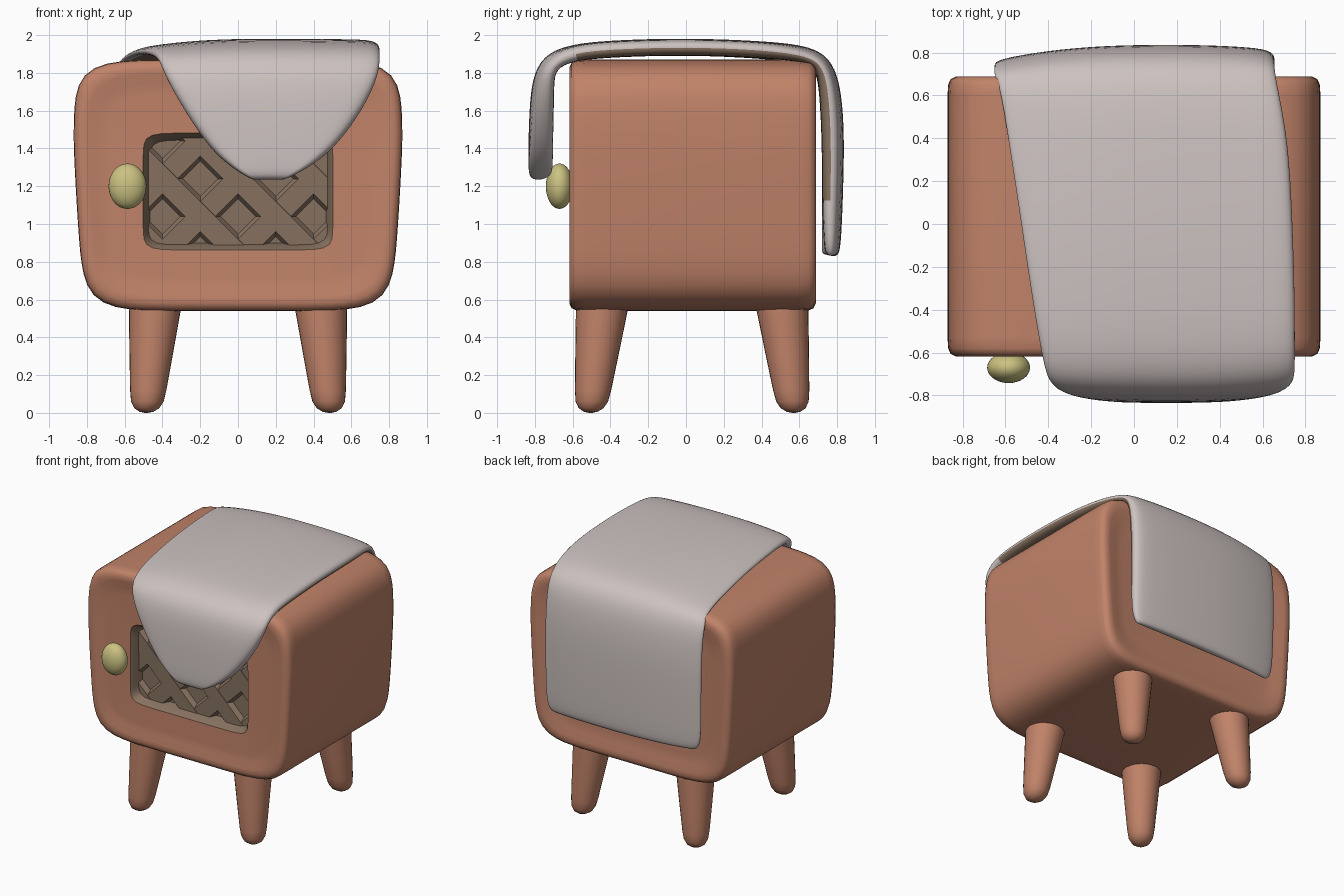
import bpy, bmesh, math
from mathutils import Vector

if "Cube" in bpy.data.objects:
    bpy.data.objects.remove(bpy.data.objects["Cube"])


def material(name, rgb):
    m = bpy.data.materials.new(name)
    m.diffuse_color = (*rgb, 1)
    m.use_nodes = True
    m.node_tree.nodes["Principled BSDF"].inputs["Base Color"].default_value = m.diffuse_color
    return m


CLAY = material("terracotta", (0.53, 0.225, 0.14))
BROWN = material("dull brown", (0.24, 0.165, 0.115))
CLOTH = material("pale grey cloth", (0.61, 0.545, 0.53))
BRASS = material("pale brass", (0.60, 0.54, 0.22))


def finish(name, bm, mats, angle=40, subsurf=0):
    bmesh.ops.recalc_face_normals(bm, faces=bm.faces)
    me = bpy.data.meshes.new(name)
    bm.to_mesh(me)
    bm.free()
    ob = bpy.data.objects.new(name, me)
    bpy.context.collection.objects.link(ob)
    for m in mats:
        me.materials.append(m)
    bpy.ops.object.select_all(action='DESELECT')
    ob.select_set(True)
    bpy.context.view_layer.objects.active = ob
    if subsurf:
        me.polygons.foreach_set("use_smooth", [True] * len(me.polygons))
        mod = ob.modifiers.new("smooth", 'SUBSURF')
        mod.levels = mod.render_levels = subsurf
    else:
        bpy.ops.object.shade_smooth_by_angle(angle=math.radians(angle))
    return ob


def loft(bm, rings):
    """Join closed rings of points; returns vertex rings and face bands."""
    vs = [[bm.verts.new(p) for p in r] for r in rings]
    bands = []
    for a, b in zip(vs, vs[1:]):
        n = len(a)
        bands.append([bm.faces.new((a[i], a[(i + 1) % n], b[(i + 1) % n], b[i]))
                      for i in range(n)])
    return vs, bands


# Cabinet body: rounded profile lofted along y, front opens into the window
def outline(y, a, b, cz, n, taper):
    pts = []
    for i in range(96):
        t = 2 * math.pi * (i + 0.5) / 96
        c, s = math.cos(t), math.sin(t)
        r = (abs(c) ** n + abs(s) ** n) ** (-1 / n)
        x, z = a * c * r, cz + b * s * r
        if taper:
            x *= 1 - 0.065 * (max(0, 1.45 - z) / 0.9) ** 1.3
        pts.append((x, y, z))
    return pts


def window(y, grow):
    return outline(y, 0.49 + grow, 0.297 + grow, 1.172, 11, False)


def shell(y, inset):
    return outline(y, 0.87 - inset, 0.665 - inset, 1.205, 7, True)


rings = [window(-0.50, -0.025), window(-0.57, -0.005), window(-0.597, 0.012)]
rings += [shell(y, i) for y, i in (
    (-0.602, 0.18), (-0.604, 0.12), (-0.617, 0.075), (-0.618, 0.04),
    (-0.605, 0.014), (-0.58, 0.003), (-0.53, 0), (0.60, 0), (0.65, 0.003),
    (0.675, 0.014), (0.688, 0.04), (0.687, 0.075), (0.672, 0.13), (0.665, 0.2))]
bm = bmesh.new()
vs, bands = loft(bm, rings)
front = bm.faces.new(vs[0])
bm.faces.new(vs[-1])
for f in [front] + bands[0] + bands[1]:
    f.material_index = 1
finish("cabinet_body", bm, [CLAY, BROWN])

# Window lattice: crossed diagonal bars trimmed to the opening
bm = bmesh.new()
for d in (1, -1):
    for k in range(-4, 5):
        off = 0.2 + 0.4 * k
        along = Vector((1, 0, d)).normalized()
        side = Vector((1, 0, -d)).normalized()
        mid = Vector((0, 0, 1.04)) + side * off / math.sqrt(2)
        quad = []
        for y, w in ((-0.495, 0.078), (-0.535, 0.056)):
            quad.append([mid + along * s * 1.6 + side * t * w + Vector((0, y + 0.001 * d, 0))
                         for s, t in ((-1, -1), (1, -1), (1, 1), (-1, 1))])
        v2, _ = loft(bm, quad)
        bm.faces.new(v2[0])
        bm.faces.new(v2[1])
for co, no in (((0.475, 0, 0), (1, 0, 0)), ((-0.475, 0, 0), (-1, 0, 0)),
               ((0, 0, 1.455), (0, 0, 1)), ((0, 0, 0.89), (0, 0, -1))):
    bmesh.ops.bisect_plane(bm, geom=bm.verts[:] + bm.edges[:] + bm.faces[:],
                           plane_co=co, plane_no=no, clear_outer=True)
finish("window_lattice", bm, [BROWN], 20)


# Legs: tapered, splayed, with rounded feet
def leg(name, top, foot):
    rings = []
    for z, r in ((0.62, 0.145), (0.55, 0.138), (0.3, 0.114), (0.12, 0.096),
                 (0.06, 0.086), (0.025, 0.066), (0.006, 0.036), (0, 0.008)):
        c = Vector(foot).lerp(Vector(top), z / 0.55)
        rings.append([(c.x + r * math.cos(i * math.pi / 14),
                       c.y + r * math.sin(i * math.pi / 14), z) for i in range(28)])
    bm = bmesh.new()
    vs, _ = loft(bm, rings)
    bm.faces.new(vs[0])
    bm.faces.new(vs[-1])
    finish(name, bm, [CLAY], 60)


for s, side in ((-1, "left"), (1, "right")):
    leg("front_leg_" + side, (s * 0.44, -0.445), (s * 0.485, -0.505))
    leg("back_leg_" + side, (s * 0.44, 0.51), (s * 0.485, 0.57))

# Door knob: squashed ball on a short stem
bm = bmesh.new()
bmesh.ops.create_uvsphere(bm, u_segments=32, v_segments=20, radius=1)
for v in bm.verts:
    v.co = (-0.585 + v.co.x * 0.1, -0.67 + v.co.y * 0.072, 1.2 + v.co.z * 0.12)
finish("door_knob", bm, [BRASS], 60)

# Draped cloth: stations from back hem over the top to the front tip
# (y, z, left x, right x, thickness)
stations = [
    (0.805, 0.82, -0.58, 0.60, 0.07), (0.82, 0.88, -0.63, 0.64, 0.09),
    (0.83, 1.1, -0.635, 0.645, 0.11), (0.84, 1.45, -0.64, 0.645, 0.12),
    (0.825, 1.7, -0.64, 0.645, 0.12), (0.78, 1.86, -0.645, 0.645, 0.10),
    (0.67, 1.945, -0.615, 0.655, 0.09), (0.4, 1.97, -0.575, 0.71, 0.09),
    (0.0, 1.985, -0.515, 0.73, 0.09), (-0.35, 1.975, -0.465, 0.74, 0.09),
    (-0.62, 1.955, -0.42, 0.74, 0.09), (-0.76, 1.89, -0.395, 0.74, 0.10),
    (-0.815, 1.77, -0.36, 0.72, 0.12), (-0.83, 1.6, -0.27, 0.645, 0.13),
    (-0.835, 1.4, -0.14, 0.50, 0.13), (-0.835, 1.29, -0.02, 0.36, 0.13),
    (-0.825, 1.225, 0.09, 0.23, 0.11)]
N = 9
rings = []
for i, (y, z, xl, xr, th) in enumerate(stations):
    a, b = stations[max(i - 1, 0)], stations[min(i + 1, len(stations) - 1)]
    t = Vector((0, b[0] - a[0], b[1] - a[1])).normalized()
    inward = Vector((0, -t.z, t.y))
    outer, inner = [], []
    for j in range(N):
        u = j / (N - 1)
        x = xl + (xr - xl) * u
        sag = 0.035 * abs((x - 0.15) / 0.6) ** 2.5
        if x > 0.15 and abs(y) < 0.65:
            sag *= 0.2
        p = Vector((x, y, z)) + inward * sag
        outer.append(p)
        inner.append(p + inward * max(0.04, th - sag))
    e = Vector((0.015, 0, 0))
    rings.append(outer + [(outer[-1] + inner[-1]) / 2 + e] + inner[::-1]
                 + [(outer[0] + inner[0]) / 2 - e])
bm = bmesh.new()
vs, bands = loft(bm, rings)
for r in (vs[0], vs[-1]):
    for j in range(N - 1):
        bm.faces.new((r[j], r[j + 1], r[2 * N - 1 - j], r[2 * N - j]))
    bm.faces.new((r[N - 1], r[N], r[N + 1]))
    bm.faces.new((r[0], r[2 * N], r[2 * N + 1]))
# brown underside above the top and back
for k, band in enumerate(bands):
    if 1 < k < 10:
        for f in band[N:2 * N]:
            f.material_index = 1
finish("draped_cloth", bm, [CLOTH, BROWN], subsurf=2)
